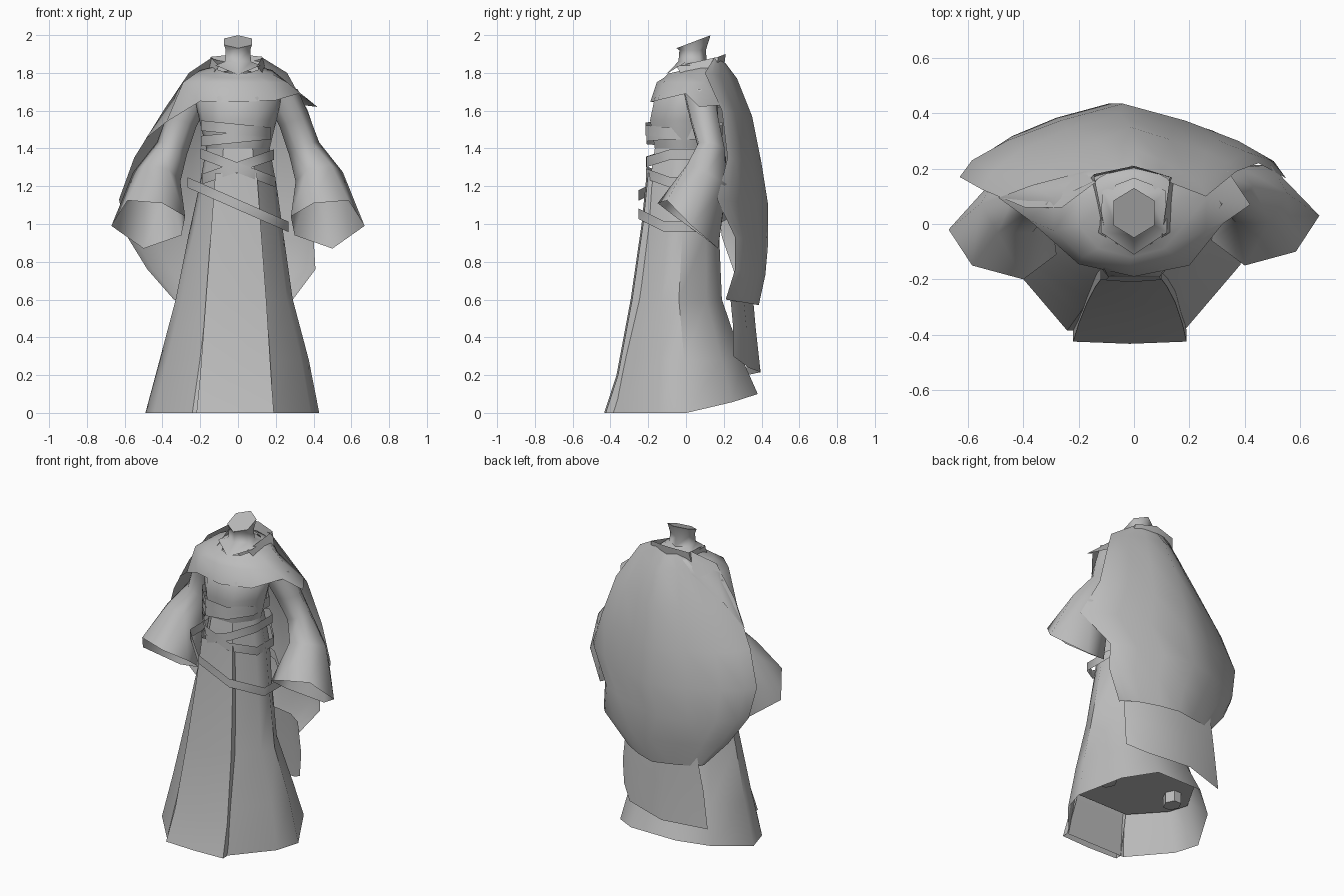
import bpy, bmesh, math
from math import cos, sin, pi

if "Cube" in bpy.data.objects:
    bpy.data.objects.remove(bpy.data.objects["Cube"])

grey = bpy.data.materials.new("cloth_grey")
grey.use_nodes = True
color = (0.5, 0.5, 0.5, 1)
grey.diffuse_color = color
grey.node_tree.nodes["Principled BSDF"].inputs["Base Color"].default_value = color


def loft(name, rows, closed=True, cap=False, angle=45):
    """Skin a list of equally long point rows into one mesh object."""
    bm = bmesh.new()
    grid = [[bm.verts.new(p) for p in row] for row in rows]
    n = len(rows[0])
    for a, b in zip(grid, grid[1:]):
        for i in range(n if closed else n - 1):
            j = (i + 1) % n
            bm.faces.new((a[i], a[j], b[j], b[i]))
    if cap:
        bm.faces.new(grid[-1])
    bmesh.ops.recalc_face_normals(bm, faces=bm.faces)
    mesh = bpy.data.meshes.new(name)
    bm.to_mesh(mesh)
    bm.free()
    mesh.materials.append(grey)
    obj = bpy.data.objects.new(name, mesh)
    bpy.context.collection.objects.link(obj)
    bpy.ops.object.select_all(action='DESELECT')
    obj.select_set(True)
    bpy.context.view_layer.objects.active = obj
    bpy.ops.object.shade_smooth_by_angle(angle=math.radians(angle))


def ring(cx, cy, z, rx, ry, kx=0, ky=0, n=6, start=0):
    """Elliptical ring on a plane sloping by kx and ky."""
    pts = []
    for i in range(n):
        a = start + 2 * pi * i / n
        dx, dy = rx * cos(a), ry * sin(a)
        pts.append((cx + dx, cy + dy, z + kx * dx + ky * dy))
    return pts


# Robe body: one ten-sided section scaled up the figure
half = [(.46, -1), (.9, -.38), (1, .02), (.72, .65), (.35, 1)]
section = half + [(-x, y) for x, y in reversed(half)]


def body_ring(z, cx, hw, front, back, lift=0):
    mid, depth = (front + back) / 2, (back - front) / 2
    return [(cx + hw * x, mid + depth * y, z + lift * max(y, 0) ** 1.3) for x, y in section]


skirt = [(0, -.03, .46, -.385, .38, .1), (.28, -.02, .395, -.33, .3),
         (.6, -.02, .31, -.275, .19), (.95, -.01, .25, -.222, .175),
         (1.2, 0, .205, -.195, .18), (1.4, 0, .168, -.165, .15)]
bodice = [(1.4, 0, .168, -.165, .15), (1.55, 0, .205, -.19, .17),
          (1.67, 0, .23, -.165, .17), (1.8, 0, .14, -.06, .15)]
loft("skirt", [body_ring(*lv) for lv in skirt])
loft("bodice", [body_ring(*lv) for lv in bodice], angle=80)

# Closed underside and feet inside the hem
floor = body_ring(.24, -.02, .39, -.31, .3)
loft("robe_underside", [floor, [(x * .5, y * .5, z) for x, y, z in floor]], cap=True)
for x, y, label in ((.2, 0, "left"), (-.26, .04, "right")):
    loft(label + "_foot", [ring(x, y, z, .05, .06) for z in (.25, .17)], cap=True)

# Raised front panel of the skirt
panel = [(0, -.22, .19, -.425), (.2, -.2, .175, -.36), (.6, -.17, .15, -.285),
         (1, -.14, .12, -.227), (1.27, -.12, .1, -.2)]
loft("front_panel", [[(l, y + .04, z), (l, y, z), ((l + r) / 2, y - .008, z),
                      (r, y, z), (r, y + .04, z)] for z, l, r, y in panel], closed=False)

# Wide bell sleeves, open at the wrist; the right hand is carried further forward
sleeve = [(.23, .07, 1.69, .085, -.09, .3, 0), (.3, .1, 1.54, .08, -.085, .3, -.1),
          (.35, .135, 1.4, .08, -.08, .4, -.2), (.43, .11, 1.25, .125, -.12, .2, -.5)]
cuff = [(.67, .03, .99), (.585, -.1, 1.125), (.4, -.15, 1.11),
        (.28, -.06, 1.04), (.3, .08, .94), (.5, .17, .87)]
for side, reach, label in ((1, 0, "left"), (-1, -.05, "right")):
    rows = [ring(*s) for s in sleeve] + [cuff]
    loft(label + "_sleeve", [[(side * x, y + reach * i / 4, z) for x, y, z in row]
                             for i, row in enumerate(rows)], angle=70)

# Shoulder mantle, longer over the right arm
hem = [(0, -.19, 1.645), (.2, -.15, 1.655), (.32, 0, 1.69), (.42, .07, 1.62),
       (.34, .19, 1.63), (0, .24, 1.65), (-.37, .14, 1.6), (-.49, .095, 1.45),
       (-.38, .015, 1.54), (-.2, -.145, 1.65)]
loft("shoulder_mantle", [ring(0, .035, 1.825, .11, .13, ky=.22, n=10, start=-pi / 2),
                         ring(-.01, .045, 1.805, .2, .165, ky=.2, n=10, start=-pi / 2),
                         ring(-.015, .035, 1.75, .29, .19, n=10, start=-pi / 2), hem], angle=70)

# Long back cape: every row sweeps from the left edge round the back to the right edge
cape = [(1.88, .13, .15, -.14, .15, .21), (1.8, .26, .1, -.26, .06, .27),
        (1.6, .37, .19, -.395, .06, .35), (1.35, .45, .22, -.55, .125, .4),
        (1.13, .55, .165, -.63, .17, .435), (.93, .4, .26, -.585, .19, .435),
        (.76, .41, .26, -.48, .25, .42), (.6, .29, .21, -.34, .3, .385)]


def cape_row(z, lx, ly, rx, ry, back, n=8):
    pts = []
    for i in range(n + 1):
        t = i / n
        u = (1 - cos(pi * t)) / 2
        bulge = (sin(pi * t) + 1 - abs(cos(pi * t))) / 2
        edge = ly + (ry - ly) * u
        pts.append((lx + (rx - lx) * u, edge + (back - edge) * bulge, z - .03 * bulge))
    return pts


loft("back_cape", [cape_row(*c) for c in cape], closed=False, angle=60)

# Hanging train below the cape
loft("back_train", [[(.27, .23, .66), (.17, .3, .66), (-.08, .35, .66), (-.31, .33, .66)],
                    [(.28, .25, .45), (.175, .32, .45), (-.1, .37, .44), (-.35, .32, .44)],
                    [(.27, .25, .3), (.175, .33, .24), (-.1, .395, .215), (-.38, .32, .2)]],
     closed=False, angle=60)

# Neck flaring into the neckline, with a standing collar behind
neckline = [(0, -.11, 1.79), (.12, -.03, 1.84), (.115, .12, 1.84),
            (0, .17, 1.84), (-.115, .12, 1.84), (-.12, -.03, 1.84)]
loft("neck", [neckline, ring(0, .035, 1.86, .08, .075, start=-pi / 2),
              ring(0, .035, 1.92, .075, .07, start=-pi / 2),
              ring(0, .04, 1.965, .085, .09, ky=.38, start=-pi / 2)], cap=True, angle=65)
loft("collar", [[(.13, -.03, 1.8), (.15, .16, 1.79), (0, .2, 1.82), (-.16, .16, 1.79), (-.13, -.03, 1.8)],
                [(.1, -.05, 1.835), (.13, .17, 1.885), (0, .21, 1.9), (-.145, .18, 1.885),
                 (-.1, -.05, 1.835)]], closed=False)

# Flat sash bands wound around the waist and hips
bands = {"upper_sash": (-.01, -.01, 1.475, .2, .22, -.1),
         "lower_sash": (-.01, -.01, 1.43, .2, .215, .1),
         "cross_sash_down": (0, 0, 1.27, .215, .23, -.38),
         "cross_sash_up": (0, 0, 1.275, .205, .225, .34),
         "hip_sash": (0, -.015, 1.075, .29, .255, -.44)}
for name, band in bands.items():
    low = ring(*band, n=8, start=pi / 8)
    loft(name, [low, [(x, y, z + .055) for x, y, z in low]], angle=50)
